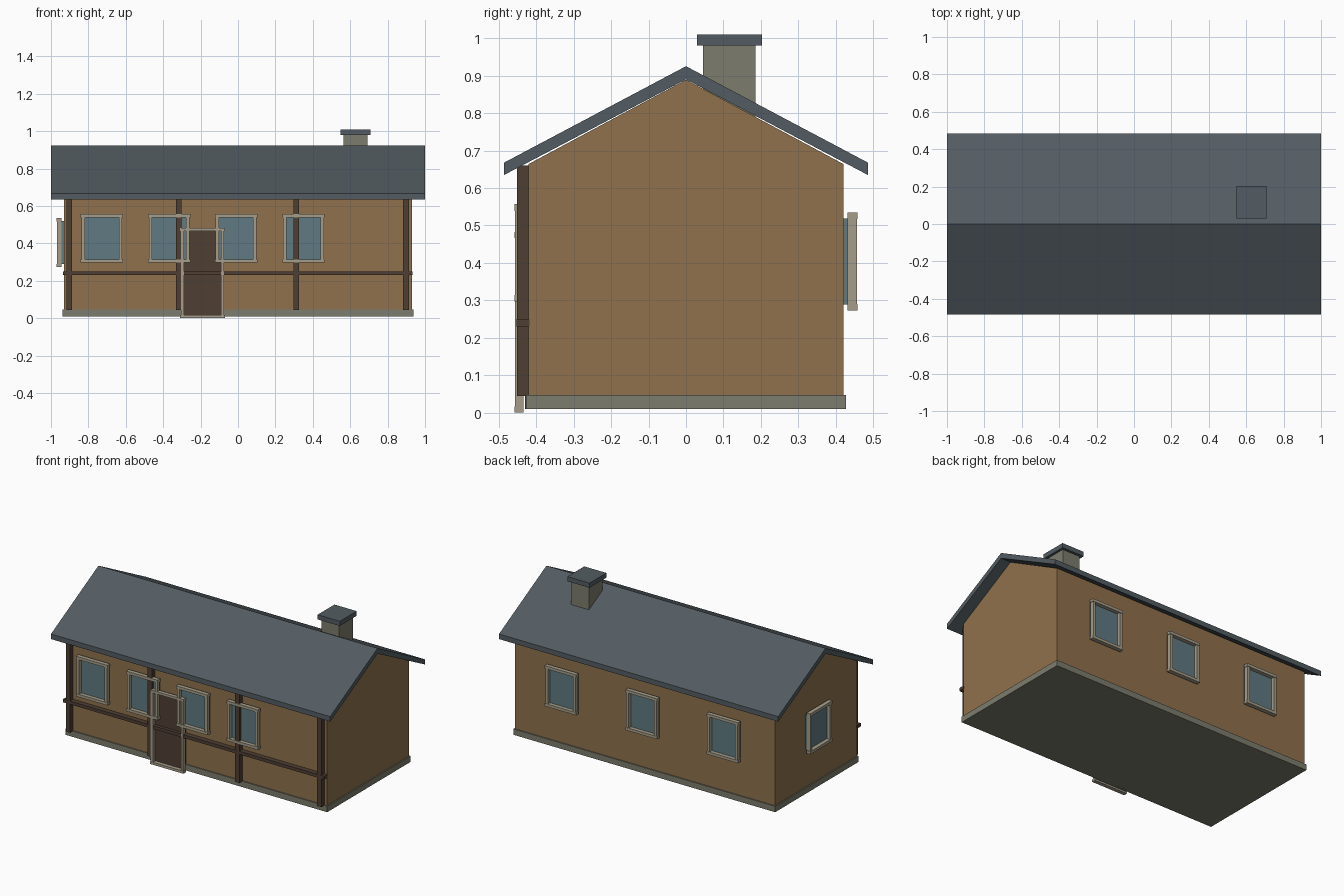
import bpy, bmesh
from mathutils import Matrix, Vector

if "Cube" in bpy.data.objects:
    bpy.data.objects.remove(bpy.data.objects["Cube"])


def mat(name, r, g, b):
    lin = lambda c: ((c / 255 + 0.055) / 1.055) ** 2.4 if c > 10 else c / 255 / 12.92
    m = bpy.data.materials.new(name)
    m.diffuse_color = (lin(r), lin(g), lin(b), 1)
    m.use_nodes = True
    m.node_tree.nodes["Principled BSDF"].inputs["Base Color"].default_value = m.diffuse_color
    return m


WALL = mat("ochre wall", 144, 113, 77)
ROOF = mat("slate grey", 83, 92, 98)
STONE = mat("stone", 124, 124, 110)
TRIM = mat("pale trim", 166, 158, 138)
TIMBER = mat("dark timber", 78, 63, 51)
GLASS = mat("blue glass", 96, 122, 130)


def finish(name, bm, material):
    bmesh.ops.recalc_face_normals(bm, faces=bm.faces[:])
    me = bpy.data.meshes.new(name)
    bm.to_mesh(me)
    bm.free()
    me.materials.append(material)
    ob = bpy.data.objects.new(name, me)
    bpy.context.collection.objects.link(ob)
    return ob


def add_box(bm, x0, x1, y0, y1, z0, z1):
    size = Matrix.Diagonal((x1 - x0, y1 - y0, z1 - z0, 1))
    centre = Matrix.Translation(((x0 + x1) / 2, (y0 + y1) / 2, (z0 + z1) / 2))
    bmesh.ops.create_cube(bm, size=1, matrix=centre @ size)


def boxes(name, material, *specs):
    bm = bmesh.new()
    for s in specs:
        add_box(bm, *s)
    return finish(name, bm, material)


def extrude_profile(name, points, half_x, material):
    """Extrude a (y, z) outline along x."""
    bm = bmesh.new()
    face = bm.faces.new([bm.verts.new((-half_x, y, z)) for y, z in points])
    ext = bmesh.ops.extrude_face_region(bm, geom=[face])
    verts = [v for v in ext["geom"] if isinstance(v, bmesh.types.BMVert)]
    bmesh.ops.translate(bm, verts=verts, vec=Vector((2 * half_x, 0, 0)))
    return finish(name, bm, material)


def frame_specs(w, z0, z1, bar, y0, y1):
    """Two uprights plus slightly wider head and sill bars, facing -y."""
    h = w / 2
    return [(-h, -h + bar, y0, y1, z0, z1), (h - bar, h, y0, y1, z0, z1),
            (-h - 0.004, h + 0.004, y0 - 0.002, y1, z0 - 0.004, z0 + bar - 0.004),
            (-h - 0.004, h + 0.004, y0 - 0.002, y1, z1 - bar + 0.004, z1 + 0.004)]


def window(name, z0, z1, placement):
    """Window built at the front wall plane, then moved by a matrix."""
    w, bar = 0.218, 0.018
    frame = boxes(name + "_frame", TRIM, *frame_specs(w, z0, z1, bar, -0.456, -0.431))
    h = w / 2 - 0.006
    pane = boxes(name + "_pane", GLASS, (-h, h, -0.433, -0.415, z0 + 0.012, z1 - 0.012))
    for ob in (frame, pane):
        ob.data.transform(placement)


# Main body
boxes("foundation", STONE, (-0.938, 0.938, -0.427, 0.427, 0.01, 0.048))
extrude_profile("walls", [(-0.42, 0.03), (0.42, 0.03), (0.42, 0.664), (0, 0.889), (-0.42, 0.664)],
                0.93, WALL)

# Gabled roof slab with vertical-cut eaves
extrude_profile("roof", [(-0.485, 0.635), (-0.485, 0.668), (0, 0.925), (0.485, 0.668),
                         (0.485, 0.635), (0, 0.89)], 1.0, ROOF)

# Chimney
boxes("chimney", STONE, (0.565, 0.692, 0.046, 0.186, 0.72, 0.98))
boxes("chimney_cap", ROOF, (0.549, 0.708, 0.03, 0.203, 0.98, 1.01))

# Front timber posts and rail
boxes("posts", TIMBER, *[(x - 0.015, x + 0.015, -0.451, -0.419, 0.045, 0.66)
                         for x in (-0.903, -0.317, 0.311, 0.898)])
boxes("rail", TIMBER, (-0.936, 0.934, -0.452, -0.418, 0.23, 0.251))

# Front door
door = boxes("door", TIMBER, (-0.11, 0.11, -0.43, -0.41, 0.01, 0.475))
door_frame = boxes("door_frame", TRIM, *frame_specs(0.232, 0.005, 0.478, 0.016, -0.456, -0.433))
for ob in (door, door_frame):
    ob.data.transform(Matrix.Translation((-0.19, 0, 0)))

# Windows on the front, back and left walls
for i, x in enumerate((-0.728, -0.368, -0.01, 0.35)):
    window(f"front_window_{i + 1}", 0.301, 0.553, Matrix.Translation((x, 0, 0)))
for i, x in enumerate((-0.58, 0, 0.58)):
    window(f"back_window_{i + 1}", 0.277, 0.531,
           Matrix.Translation((x, 0, 0)) @ Matrix.Rotation(3.14159265, 4, "Z"))
window("side_window", 0.277, 0.531,
       Matrix.Translation((-0.512, 0, 0)) @ Matrix.Rotation(-1.57079633, 4, "Z"))
